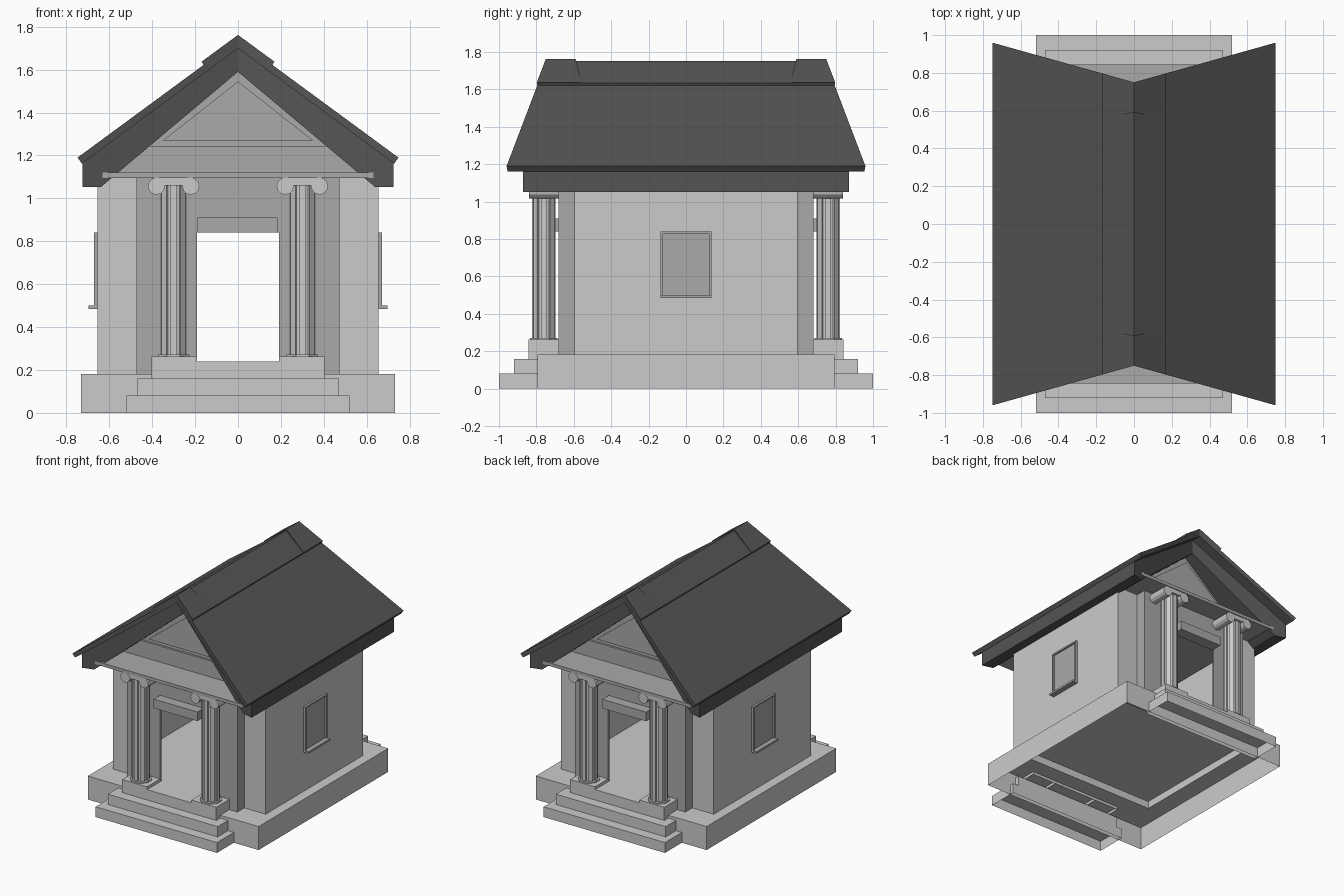
import bpy, bmesh, math

if "Cube" in bpy.data.objects:
    bpy.data.objects.remove(bpy.data.objects["Cube"])


def material(name, v):
    m = bpy.data.materials.new(name)
    m.diffuse_color = (v, v, v, 1)
    m.use_nodes = True
    m.node_tree.nodes["Principled BSDF"].inputs["Base Color"].default_value = m.diffuse_color
    return m


DARK = material("roof_dark", 0.09)
TRIM = material("trim_grey", 0.4)


def make(name, verts, faces, mirror="", mat=None):
    """Mesh object with its origin at the world centre, optionally mirrored."""
    bm = bmesh.new()
    vs = [bm.verts.new(v) for v in verts]
    for f in faces:
        bm.faces.new([vs[i] for i in f])
    bmesh.ops.recalc_face_normals(bm, faces=bm.faces[:])
    me = bpy.data.meshes.new(name)
    bm.to_mesh(me)
    bm.free()
    ob = bpy.data.objects.new(name, me)
    bpy.context.collection.objects.link(ob)
    if mat:
        me.materials.append(mat)
    if mirror:
        m = ob.modifiers.new("Mirror", 'MIRROR')
        m.use_axis = ("x" in mirror, "y" in mirror, False)
    return ob


def plan(name, pts, z0, z1, mirror="", mat=None, bottom=True, top=True):
    """Extrude an xy outline upwards."""
    n = len(pts)
    verts = [(x, y, z) for z in (z0, z1) for x, y in pts]
    faces = [(i, (i + 1) % n, n + (i + 1) % n, n + i) for i in range(n)]
    if top:
        faces.append(tuple(range(n, 2 * n)))
    if bottom:
        faces.append(tuple(range(n)))
    return make(name, verts, faces, mirror, mat)


def rect(x0, x1, y0, y1):
    return [(x0, y0), (x1, y0), (x1, y1), (x0, y1)]


def box(name, x0, x1, y0, y1, z0, z1, mirror="", mat=None, bottom=True):
    return plan(name, rect(x0, x1, y0, y1), z0, z1, mirror, mat, bottom)


def section(name, pts, near, far, mirror="x", mat=None):
    """Extrude an xz outline along y; the ends follow near(x), far(x). Seam at x=0 stays open."""
    n = len(pts)
    verts = [(x, f(x), z) for f in (near, far) for x, z in pts]
    faces = [tuple(range(n)), tuple(range(n, 2 * n))]
    for i in range(n):
        j = (i + 1) % n
        if pts[i][0] or pts[j][0]:
            faces.append((i, j, n + j, n + i))
    return make(name, verts, faces, mirror, mat)


def ring(cx, cy, r, n, phase=0.0):
    return [(cx + r * math.cos(2 * math.pi * (i + phase) / n),
             cy + r * math.sin(2 * math.pi * (i + phase) / n)) for i in range(n)]


# Plinth: open underneath, its top a frame around the raised floor
plan("plinth_sides", rect(-.732, .732, -.793, .793), 0, .182, bottom=False, top=False)
frame = rect(-.732, .732, -.793, .793) + rect(-.59, .59, -.54, .54)
make("plinth_top", [(x, y, .182) for x, y in frame],
     [(i, (i + 1) % 4, 4 + (i + 1) % 4, 4 + i) for i in range(4)])
box("floor", -.59, .59, -.54, .54, .182, .24, bottom=False)

# Steps, open underneath
box("lower_step", -.52, .52, -1.0, -.76, 0, .08, "y", bottom=False)
box("middle_step", -.47, .47, -.92, -.76, .08, .16, "y", bottom=False)
box("pedestal", .19, .403, -.842, -.67, .16, .262, "xy", bottom=False)
box("threshold", -.19, .19, -.842, -.67, .16, .24, "y", bottom=False)
box("bay_floor", -.455, .455, -.67, -.54, .182, .24, "y", bottom=False)

# Hollow walls with thin projecting door bays
half = [(.19, -.682), (.472, -.682), (.472, -.597), (.655, -.597), (.655, .597), (.472, .597),
        (.472, .682), (.19, .682), (.19, .668), (.455, .668), (.455, .54), (.59, .54),
        (.59, -.54), (.455, -.54), (.455, -.668), (.19, -.668)]
walls = plan("walls", half, .182, 1.1, "x", bottom=False)
walls.data.materials.append(None)
walls.data.materials.append(TRIM)
for p in walls.data.polygons:
    if abs(p.center.y) > .6:
        p.material_index = 1
box("door_header", -.19, .19, -.682, -.668, .84, 1.1, "y", TRIM)
box("door_lintel", -.19, .185, -.76, -.68, .84, .91, "y", TRIM)

# Side windows: pane, frame bars and sill
box("window_pane", .65, .66, -.125, .125, .50, .828, "x", TRIM)
box("window_jamb", .65, .672, .123, .135, .50, .84, "xy", TRIM)
box("window_head", .65, .672, -.123, .123, .828, .84, "x", TRIM)
box("window_sill", .65, .697, -.135, .135, .485, .50, "x", TRIM)

# Fluted columns with scroll capitals
CX, CY = .30, -.76
shaft = []
for i in range(8):
    for off, r in ((-.32, .065), (.32, .065), (.36, .055), (.64, .055)):
        a = 2 * math.pi * (i + off) / 8
        shaft.append((CX + r * math.cos(a), CY + r * math.sin(a)))
plan("column_shaft", shaft, .265, 1.07, "xy")
plan("column_base", ring(CX, CY, .08, 8, .5), .262, .272, "xy")
for sx in (-.08, .08):
    section("capital_scroll", ring(CX + sx, 1.057, .04, 12), lambda x: -.84, lambda x: -.68, "xy")
box("capital_block", .22, .38, -.838, -.682, 1.06, 1.096, "xy")

# Entablature and gable ends
box("cornice", -.643, .643, -.845, .845, 1.095, 1.12, mat=TRIM)
section("gable_wall", [(0, 1.60), (.58, 1.11), (0, 1.11)],
        lambda x: -.585, lambda x: -.55, "xy", TRIM)
section("frieze", [(0, 1.245), (.42, 1.245), (.56, 1.12), (0, 1.12)],
        lambda x: -.60, lambda x: -.58, "xy", TRIM)
section("gable_panel", [(0, 1.545), (.35, 1.27), (0, 1.27)],
        lambda x: -.597, lambda x: -.58, "xy", TRIM)

# Roof: inner frame, tiled slab, ridge cap and raised cap ends
K = .28


def sweep(name, pts, ridge):
    section(name, pts, lambda x: -(ridge + K * x), lambda x: ridge + K * x, "x", DARK)


sweep("roof_frame", [(0, 1.70), (.725, 1.165), (.725, 1.052), (.64, 1.052), (0, 1.59)], .668)
sweep("roof_slab", [(0, 1.74), (.748, 1.19), (.728, 1.162), (0, 1.70)], .75)
sweep("ridge_cap", [(0, 1.752), (.167, 1.635), (.16, 1.62), (0, 1.735)], .748)
section("ridge_cap_end", [(0, 1.762), (.17, 1.637), (.158, 1.62), (0, 1.735)],
        lambda x: -(.75 + K * x), lambda x: -(.59 - .18 * x), "xy", DARK)
